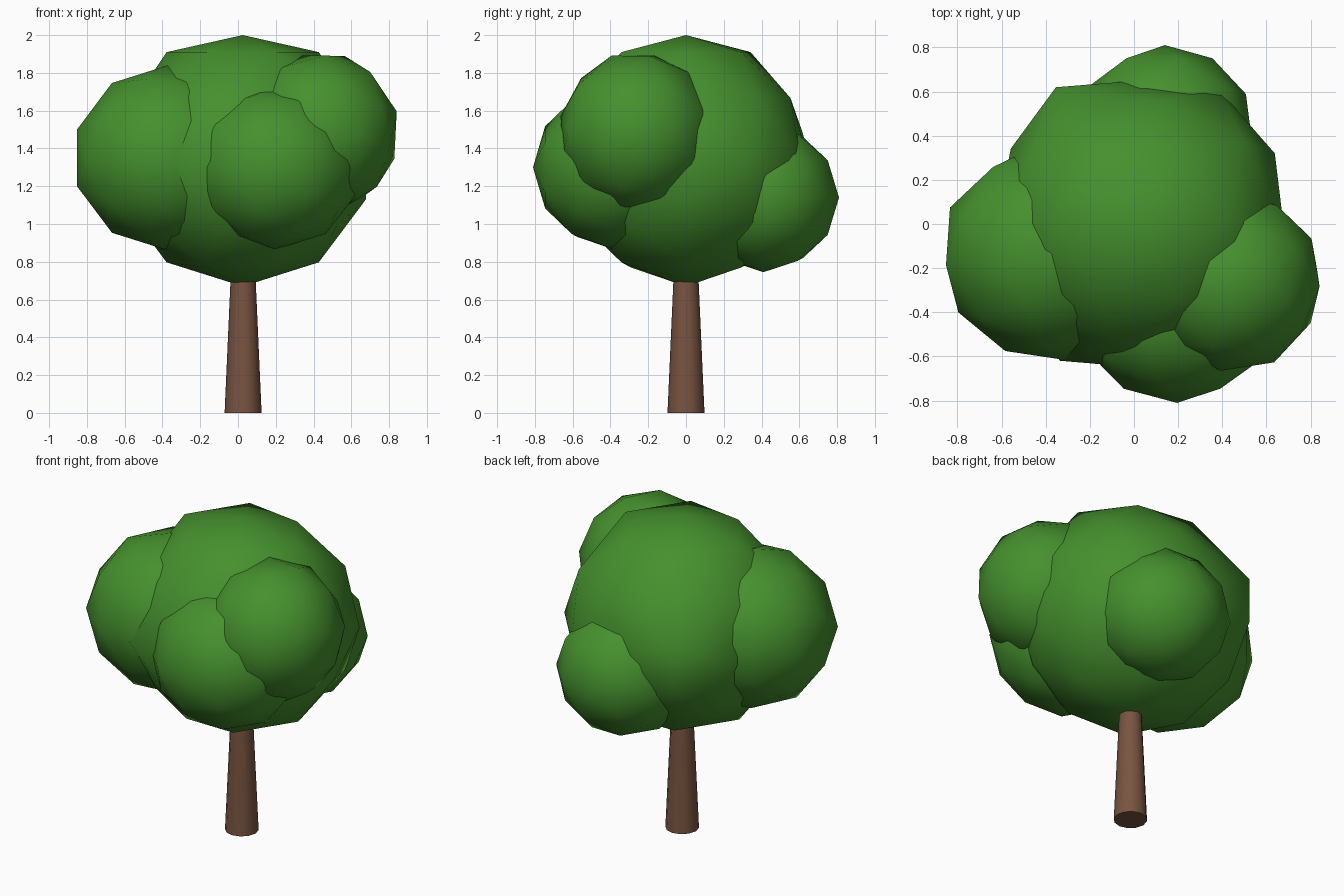
import bpy
import math
from mathutils import Euler, Matrix

if "Cube" in bpy.data.objects:
    bpy.data.objects.remove(bpy.data.objects["Cube"], do_unlink=True)


def make_material(name, colour):
    mat = bpy.data.materials.new(name)
    mat.use_nodes = True
    mat.diffuse_color = (*colour, 1)
    mat.node_tree.nodes["Principled BSDF"].inputs["Base Color"].default_value = (*colour, 1)
    return mat


leaf_green = make_material("leaf green", (0.06, 0.28, 0.027))
bark_brown = make_material("bark brown", (0.19, 0.088, 0.052))


def finish(obj, name, mat):
    obj.name = name
    obj.data.materials.append(mat)
    bpy.ops.object.shade_smooth_by_angle(angle=math.radians(40))
    return obj


def leaf_ball(name, centre, size, turn=(-90, 0, 0)):
    """Low-poly ball, turned by angles in degrees and then sized along the axes."""
    bpy.ops.mesh.primitive_ico_sphere_add(subdivisions=2, radius=1, location=centre)
    ball = bpy.context.object
    spin = Euler([math.radians(a) for a in turn]).to_matrix().to_4x4()
    ball.data.transform(Matrix.Diagonal((*size, 1)) @ spin)
    return finish(ball, name, leaf_green)


# Tapered trunk, its top hidden in the crown
bpy.ops.mesh.primitive_cone_add(vertices=12, radius1=0.098, radius2=0.06,
                                depth=0.85, location=(0.027, 0, 0.425))
finish(bpy.context.object, "trunk", bark_brown)

# Large central crown, with a flatter top ring and broader shoulders
crown = leaf_ball("crown", (0.025, 0, 1.335), (0.685, 0.65, 0.665))
for v in crown.data.vertices:
    if 0.5 < v.co.z < 0.6:
        v.co.z = 0.575
    if v.co.x > 0.3 and v.co.y > 0.25:
        v.co.y *= 1.1
    elif abs(v.co.y) > 0.5 and v.co.x < -0.2:
        v.co.y *= 1.12
        if v.co.y > 0:
            v.co.x *= 1.3
            v.co.z *= 0.7

# Smaller clumps around the crown
leaf_ball("right_clump", (-0.37, -0.13, 1.35), (0.51, 0.49, 0.49), (-90, 0, 7))
leaf_ball("left_clump", (0.44, -0.26, 1.485), (0.415, 0.415, 0.43), (0, 20, 28))
leaf_ball("front_clump", (0.195, -0.38, 1.3), (0.46, 0.43, 0.435))
leaf_ball("back_clump", (0.14, 0.41, 1.14), (0.41, 0.4, 0.395))
